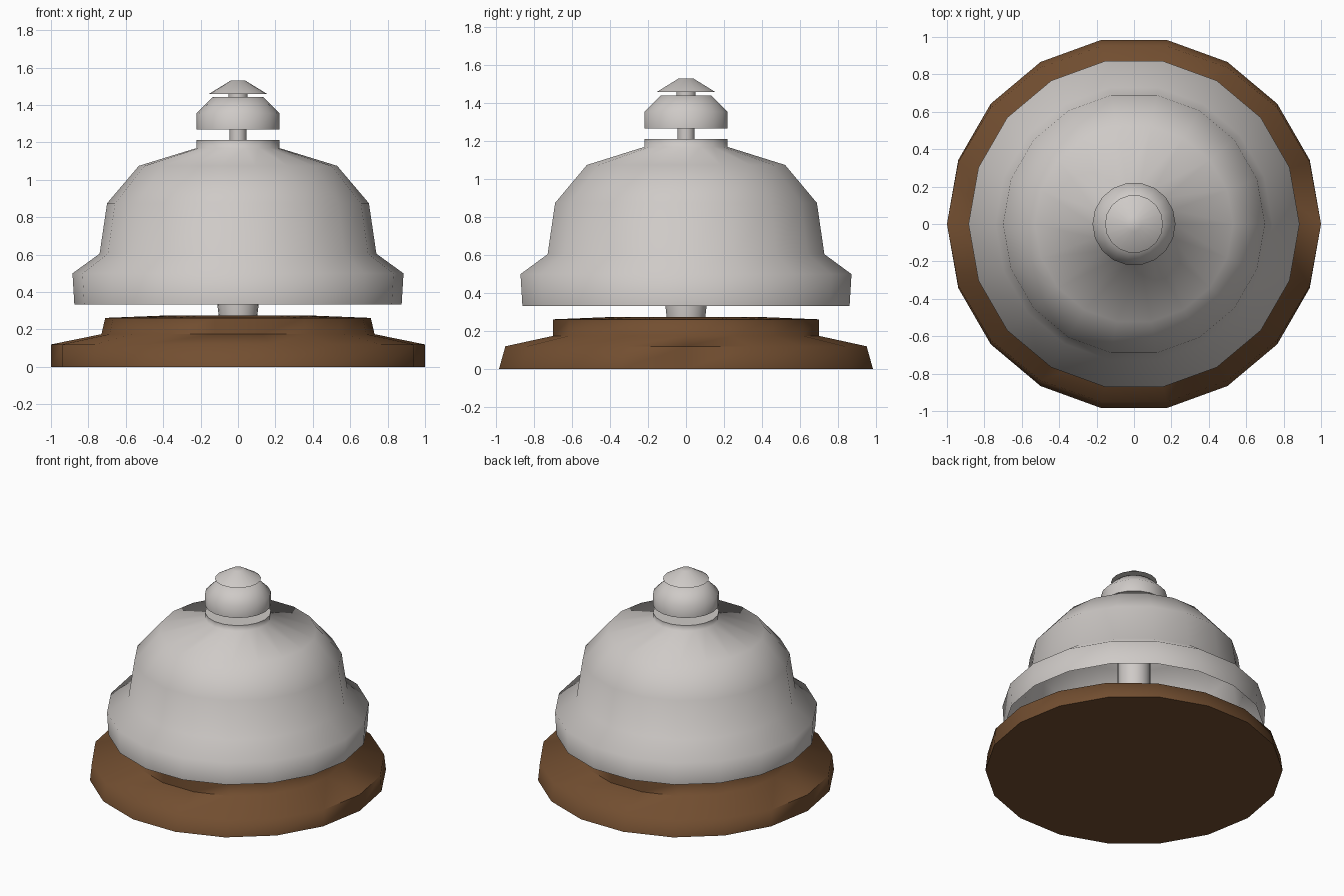
import bpy, math

if "Cube" in bpy.data.objects:
    bpy.data.objects.remove(bpy.data.objects["Cube"])

def material(name, rgb):
    m = bpy.data.materials.new(name)
    m.diffuse_color = (*rgb, 1)
    m.use_nodes = True
    m.node_tree.nodes["Principled BSDF"].inputs["Base Color"].default_value = m.diffuse_color
    return m

WOOD = material("brown wood", (0.17, 0.077, 0.03))
METAL = material("light grey metal", (0.62, 0.59, 0.57))

def lathe(name, profile, mat, sides=18, bottom=True, top=True):
    """Spin (radius_x, z[, radius_y]) rings around z; cap the ends if asked."""
    verts, faces = [], []
    for p in profile:
        rx, z = p[0], p[1]
        ry = p[2] if len(p) > 2 else rx
        for i in range(sides):
            a = 2 * math.pi * i / sides
            verts.append((rx * math.cos(a), ry * math.sin(a), z))
    for k in range(len(profile) - 1):
        for i in range(sides):
            j = (i + 1) % sides
            faces.append((k * sides + i, k * sides + j,
                          (k + 1) * sides + j, (k + 1) * sides + i))
    if bottom:
        faces.append(tuple(reversed(range(sides))))
    if top:
        n = (len(profile) - 1) * sides
        faces.append(tuple(range(n, n + sides)))
    me = bpy.data.meshes.new(name)
    me.from_pydata(verts, [], faces)
    me.materials.append(mat)
    ob = bpy.data.objects.new(name, me)
    bpy.context.collection.objects.link(ob)
    bpy.ops.object.select_all(action='DESELECT')
    ob.select_set(True)
    bpy.context.view_layer.objects.active = ob
    bpy.ops.object.shade_smooth_by_angle(angle=math.radians(75))
    return ob

# Wooden stand: wide foot with a raised plinth
lathe("wooden_base", [(1, 0), (1, 0.12, 0.966), (0.73, 0.175, 0.71),
                      (0.71, 0.262), (0.38, 0.275)], WOOD)

# Support post between the stand and the dome, hidden inside above the rim
lathe("support_post", [(0.103, 0.27), (0.11, 0.33), (0.11, 1.18)], METAL)

# Open-bottomed bell dome with flared lip and collar
lathe("bell_dome", [(0.875, 0.333), (0.885, 0.5), (0.74, 0.605), (0.70, 0.875),
                    (0.53, 1.075), (0.222, 1.17), (0.222, 1.212)],
      METAL, bottom=False)

# Plunger: rod, knob and push button
lathe("plunger_rod", [(0.045, 1.2), (0.045, 1.28)], METAL)
lathe("plunger_knob", [(0.222, 1.268), (0.222, 1.355), (0.135, 1.442)], METAL)
lathe("button_rod", [(0.052, 1.43), (0.052, 1.47)], METAL)
lathe("push_button", [(0.155, 1.46), (0.04, 1.53)], METAL)
